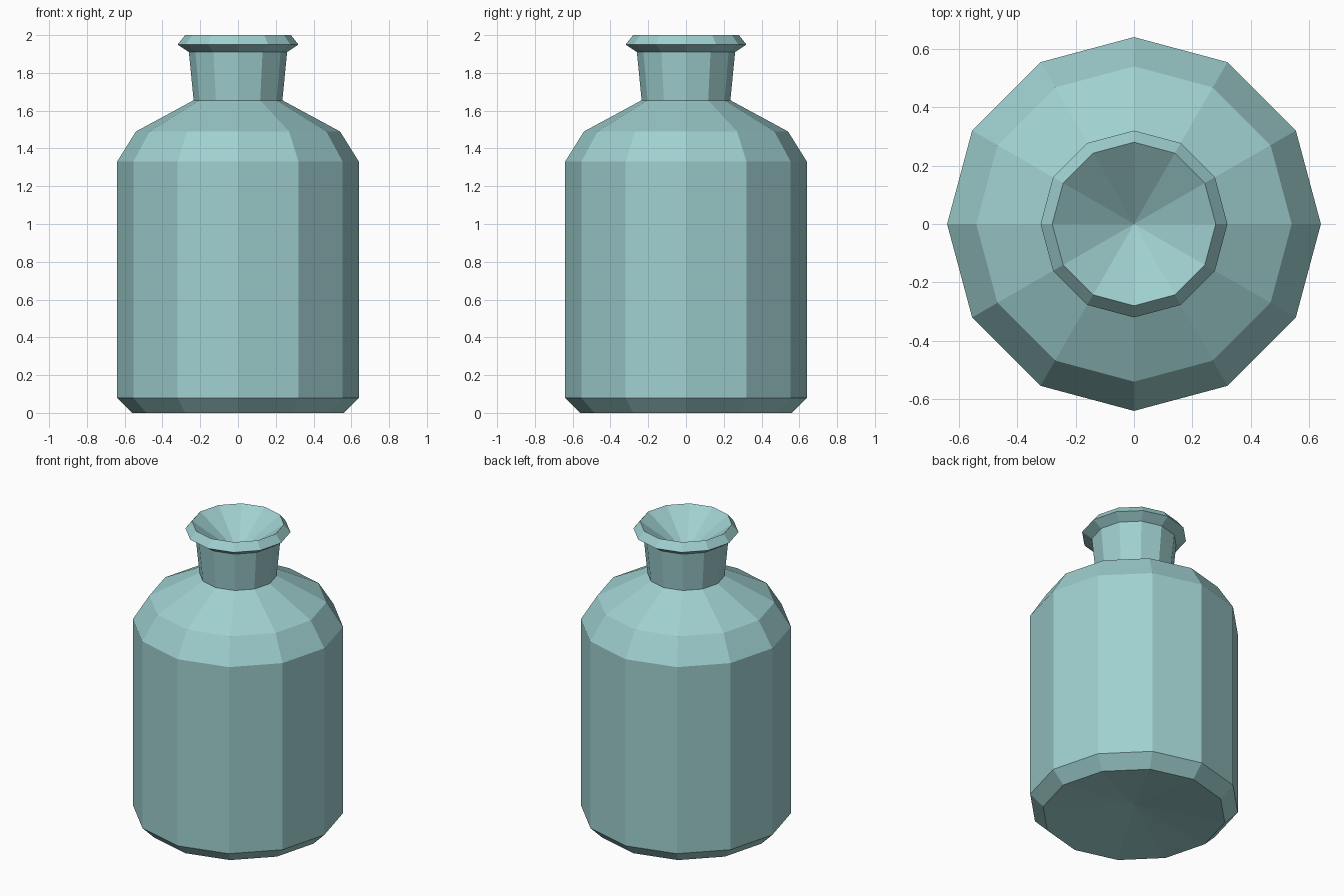
import bpy
import bmesh
from math import radians

cube = bpy.data.objects.get("Cube")
if cube:
    bpy.data.objects.remove(cube, do_unlink=True)

SIDES = 12

# Pale teal glass
glass = bpy.data.materials.new("pale_teal_glass")
glass.use_nodes = True
colour = (0.35, 0.63, 0.63, 1.0)
glass.diffuse_color = colour
glass.node_tree.nodes["Principled BSDF"].inputs["Base Color"].default_value = colour

# Half profile (radius, height), from the base centre up to the mouth's bottom
profile = [
    (0, 0.07),       # dimpled base
    (0.56, 0),
    (0.64, 0.08),    # bottom chamfer
    (0.64, 1.33),    # straight wall
    (0.54, 1.49),    # shoulder
    (0.235, 1.655),
    (0.26, 1.91),    # flared neck
    (0.32, 1.95),    # lip
    (0.28, 2),
    (0, 1.8),        # funnel mouth
]


def lathe(name, points, material):
    """Spin a half profile around z into a flat-shaded solid."""
    bm = bmesh.new()
    verts = [bm.verts.new((r, 0, z)) for r, z in points]
    edges = [bm.edges.new(pair) for pair in zip(verts, verts[1:])]
    bmesh.ops.spin(bm, geom=verts + edges, cent=(0, 0, 0), axis=(0, 0, 1),
                   angle=radians(360), steps=SIDES, use_merge=False)
    bmesh.ops.remove_doubles(bm, verts=bm.verts, dist=0.0001)
    bmesh.ops.recalc_face_normals(bm, faces=bm.faces)
    mesh = bpy.data.meshes.new(name)
    bm.to_mesh(mesh)
    bm.free()
    mesh.materials.append(material)
    obj = bpy.data.objects.new(name, mesh)
    bpy.context.collection.objects.link(obj)
    return obj


lathe("bottle", profile, glass)
